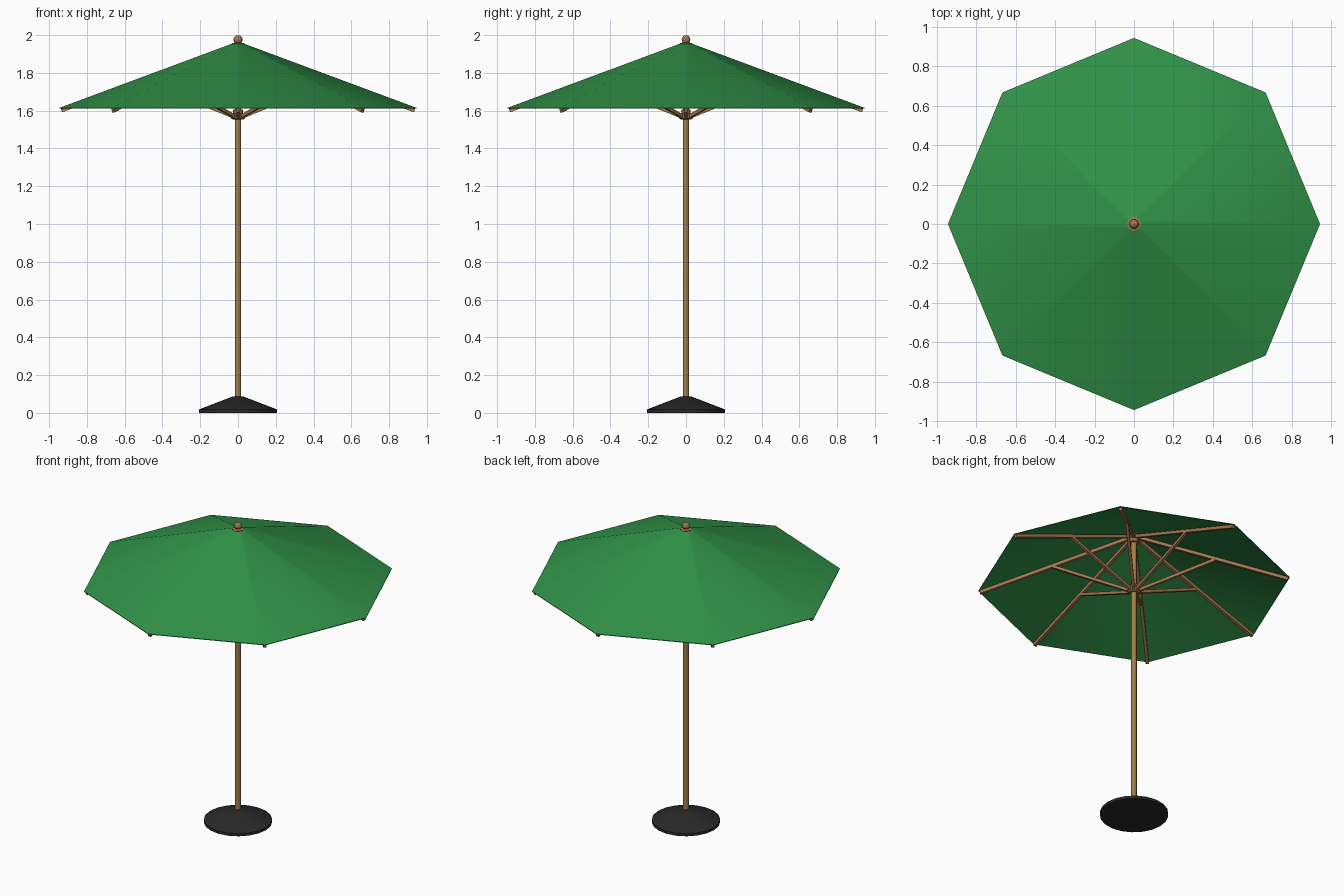
import bpy, bmesh
from math import cos, sin, pi, radians
from mathutils import Vector

cube = bpy.data.objects.get("Cube")
if cube:
    bpy.data.objects.remove(cube)


def material(name, rgb):
    m = bpy.data.materials.new(name)
    m.use_nodes = True
    m.diffuse_color = (*rgb, 1)
    m.node_tree.nodes["Principled BSDF"].inputs["Base Color"].default_value = (*rgb, 1)
    return m


GREEN = material("canopy green", (0.03, 0.29, 0.065))
WOOD = material("pole wood", (0.37, 0.21, 0.075))
RED_WOOD = material("frame wood", (0.37, 0.18, 0.075))
BLACK = material("base black", (0.022, 0.022, 0.022))


def finish(name, bm, mat, angle=None):
    bmesh.ops.recalc_face_normals(bm, faces=bm.faces)
    mesh = bpy.data.meshes.new(name)
    bm.to_mesh(mesh)
    bm.free()
    mesh.materials.append(mat)
    obj = bpy.data.objects.new(name, mesh)
    bpy.context.collection.objects.link(obj)
    if angle:
        bpy.ops.object.select_all(action='DESELECT')
        obj.select_set(True)
        bpy.context.view_layer.objects.active = obj
        bpy.ops.object.shade_smooth_by_angle(angle=radians(angle))
    return obj


def lathe(name, profile, sides, mat, angle=None, cap=True):
    """Revolve (radius, height) points around the z axis."""
    bm = bmesh.new()
    rings = [[bm.verts.new((r * cos(2 * pi * i / sides), r * sin(2 * pi * i / sides), z))
              for i in range(sides)] for r, z in profile]
    for a, b in zip(rings, rings[1:]):
        for i in range(sides):
            j = (i + 1) % sides
            bm.faces.new((a[i], a[j], b[j], b[i]))
    if cap:
        bm.faces.new(rings[0])
        bm.faces.new(rings[-1])
    return finish(name, bm, mat, angle)


def beam(name, start, end, width, height, turn, mat):
    """Rectangular bar from start to end, given as (radius, height), turned about z."""
    out = Vector((cos(turn), sin(turn), 0))
    side = Vector((-sin(turn), cos(turn), 0)) * width / 2
    p, q = (out * r + Vector((0, 0, z)) for r, z in (start, end))
    up = (q - p).cross(side).normalized() * height / 2
    bm = bmesh.new()
    ends = [[bm.verts.new(c + side * s + up * u)
             for s, u in ((-1, -1), (1, -1), (1, 1), (-1, 1))] for c in (p, q)]
    for i in range(4):
        j = (i + 1) % 4
        bm.faces.new((ends[0][i], ends[0][j], ends[1][j], ends[1][i]))
    for ring in ends:
        bm.faces.new(ring)
    return finish(name, bm, mat)


# Weighted foot and pole
lathe("base", [(0.207, 0), (0.207, 0.018), (0.025, 0.088)], 20, BLACK, 30)
lathe("pole", [(0.017, 0.08), (0.017, 1.955)], 10, WOOD, 40)

# Thin eight-sided fabric, closed underneath
lathe("canopy", [(0.028, 1.951), (0.945, 1.611), (0.945, 1.615), (0.028, 1.956)],
      8, GREEN, 50, cap=False)

# Sliding hub, top hub and finial
lathe("lower_hub", [(0.026, 1.552), (0.038, 1.56), (0.038, 1.578), (0.026, 1.584),
                    (0.026, 1.605)], 10, RED_WOOD)
lathe("upper_hub", [(0.03, 1.90), (0.03, 1.935)], 10, RED_WOOD)
lathe("finial_collar", [(0.034, 1.947), (0.036, 1.956), (0.016, 1.961)], 8, RED_WOOD)
ball = [(0.024 * sin(pi * k / 8), 1.976 - 0.024 * cos(pi * k / 8)) for k in range(1, 8)]
lathe("finial_ball", ball, 10, RED_WOOD, 50)

# Ribs under each seam, with a strut bracing each one to the sliding hub
for i in range(8):
    turn = i * pi / 4
    beam(f"rib_{i + 1}", (0.02, 1.938), (0.935, 1.601), 0.02, 0.02, turn, RED_WOOD)
    beam(f"strut_{i + 1}", (0.025, 1.568), (0.49, 1.758), 0.018, 0.018, turn, RED_WOOD)
